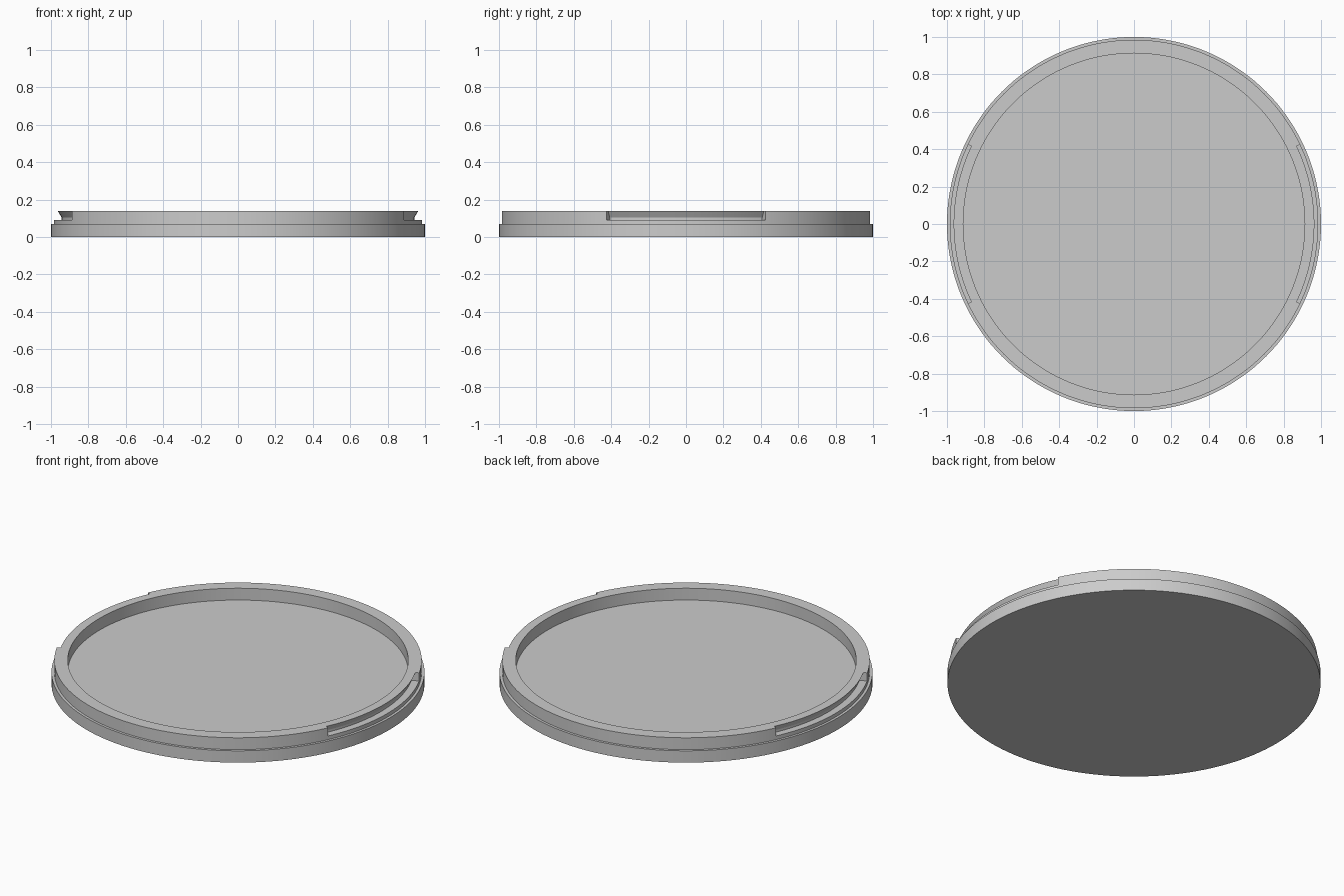
import bpy, bmesh
from math import sin, cos, pi, radians

default = bpy.data.objects.get("Cube")
if default:
    bpy.data.objects.remove(default, do_unlink=True)

grey = bpy.data.materials.new("light grey")
grey.use_nodes = True
grey.diffuse_color = (0.6, 0.6, 0.6, 1)
grey.node_tree.nodes["Principled BSDF"].inputs["Base Color"].default_value = (0.6, 0.6, 0.6, 1)


def sweep(name, profile, start, end, steps):
    """Sweep a closed (radius, z) profile around z; a full turn closes on itself."""
    bm = bmesh.new()
    full = end - start > 2 * pi - 0.001
    count = steps if full else steps + 1
    cols = []
    for i in range(count):
        a = start + (end - start) * i / steps
        cols.append([bm.verts.new((r * cos(a), r * sin(a), z)) for r, z in profile])
    n = len(profile)
    for i in range(steps):
        a, b = cols[i], cols[(i + 1) % count]
        for j in range(n if not full else n - 1):
            k = (j + 1) % n
            bm.faces.new((a[j], b[j], b[k], a[k]))
    if full:
        # flat discs close the underside and the floor
        bm.faces.new([c[0] for c in reversed(cols)])
        bm.faces.new([c[-1] for c in cols])
    else:
        bm.faces.new(cols[0])
        bm.faces.new(list(reversed(cols[-1])))
    bmesh.ops.recalc_face_normals(bm, faces=bm.faces)
    mesh = bpy.data.meshes.new(name)
    bm.to_mesh(mesh)
    bm.free()
    mesh.materials.append(grey)
    obj = bpy.data.objects.new(name, mesh)
    bpy.context.collection.objects.link(obj)
    return obj


# Lid: disc base, stepped collar, recessed floor
lid = sweep("lid", [(1, 0), (1, 0.07), (0.985, 0.07), (0.985, 0.14),
                    (0.913, 0.14), (0.913, 0.07)], 0, 2 * pi, 144)

# Undercut grip notches on the left and right of the collar
half = radians(25.6)
notch = [(1.05, 0.092), (0.943, 0.092), (0.943, 0.105), (0.964, 0.14),
         (0.97, 0.15), (1.05, 0.15)]
cutters = []
for side, middle in (("left", 0), ("right", pi)):
    cutter = sweep(side + "_notch_cutter", notch, middle - half, middle + half, 40)
    cutter.hide_render = True
    cutters.append(cutter)
    cut = lid.modifiers.new(side + "_notch", "BOOLEAN")
    cut.operation = "DIFFERENCE"
    cut.solver = "EXACT"
    cut.object = cutter

# Bake the cuts and drop the cutters
bpy.context.view_layer.update()
graph = bpy.context.evaluated_depsgraph_get()
baked = bpy.data.meshes.new_from_object(lid.evaluated_get(graph))
lid.modifiers.clear()
lid.data = baked
for cutter in cutters:
    bpy.data.objects.remove(cutter, do_unlink=True)

bpy.ops.object.select_all(action="DESELECT")
lid.select_set(True)
bpy.context.view_layer.objects.active = lid
bpy.ops.object.shade_smooth_by_angle(angle=radians(25))
